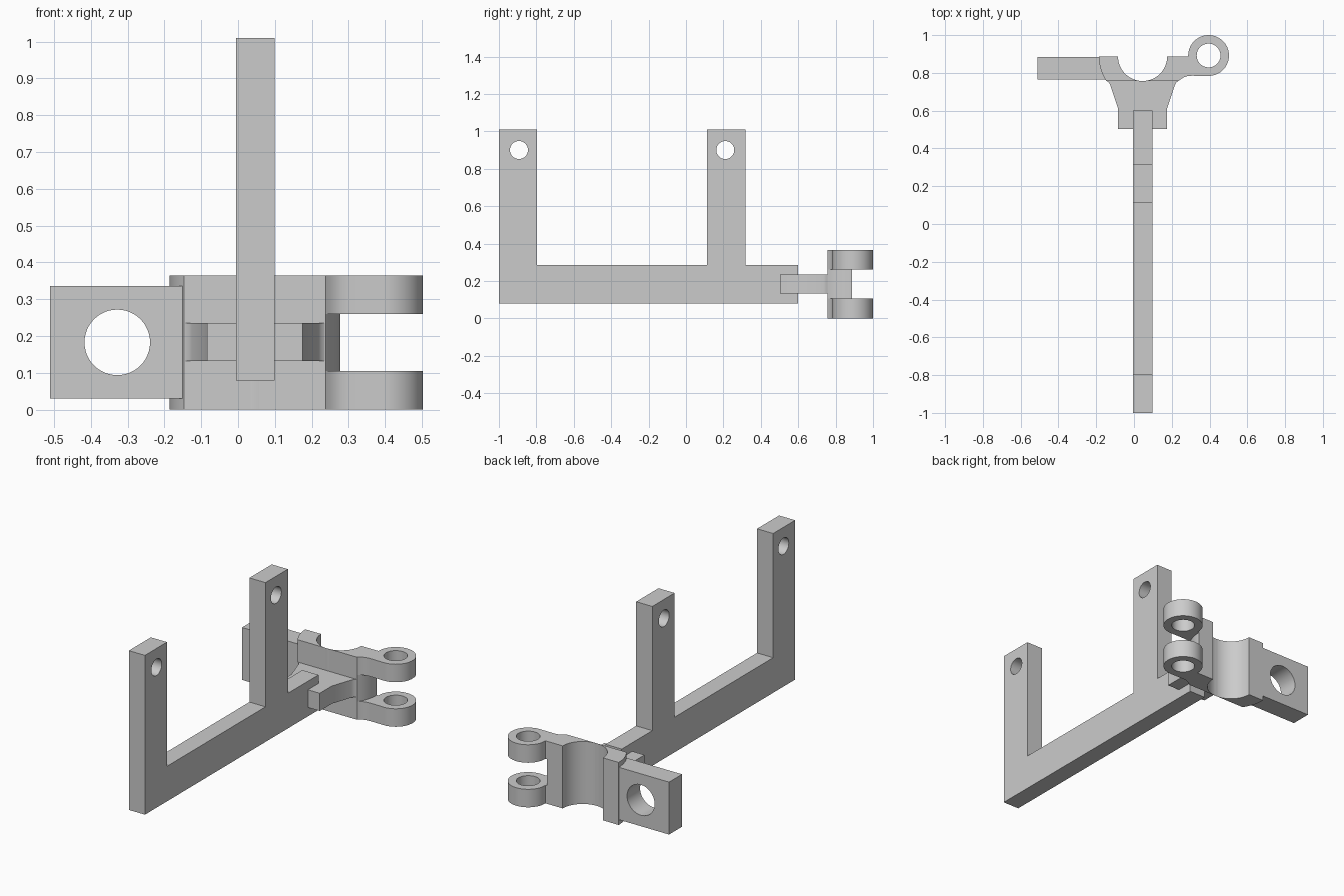
import bpy
import bmesh
from math import radians, cos, sin
from mathutils import Vector

default = bpy.data.objects.get("Cube")
if default:
    bpy.data.objects.remove(default, do_unlink=True)

GREY = (0.6, 0.6, 0.6, 1.0)
grey = bpy.data.materials.new("plain grey")
grey.use_nodes = True
grey.diffuse_color = GREY
grey.node_tree.nodes["Principled BSDF"].inputs["Base Color"].default_value = GREY


def arc(cx, cy, r, start, end, steps=24):
    angles = [radians(start + (end - start) * i / steps) for i in range(steps + 1)]
    return [(cx + r * cos(a), cy + r * sin(a)) for a in angles]


def circle(cx, cy, r, steps=48):
    return arc(cx, cy, r, 0, 360, steps)[:-1]


def prism(name, loops, low, high, axis):
    """Extrude an outline (first loop) with holes (other loops) along an axis."""
    curve = bpy.data.curves.new(name + "_profile", "CURVE")
    curve.dimensions = "2D"
    curve.fill_mode = "BOTH"
    curve.extrude = (high - low) / 2
    for loop in loops:
        spline = curve.splines.new("POLY")
        spline.points.add(len(loop) - 1)
        spline.use_cyclic_u = True
        for point, (u, v) in zip(spline.points, loop):
            point.co = (u, v, 0, 1)
    helper = bpy.data.objects.new(name + "_profile", curve)
    bpy.context.collection.objects.link(helper)
    graph = bpy.context.evaluated_depsgraph_get()
    mesh = bpy.data.meshes.new_from_object(helper.evaluated_get(graph))
    bpy.data.objects.remove(helper, do_unlink=True)
    bpy.data.curves.remove(curve)

    # Turn the profile plane so that the extrusion runs along the axis
    mid = (low + high) / 2
    bm = bmesh.new()
    bm.from_mesh(mesh)
    for vert in bm.verts:
        u, v, w = vert.co
        w += mid
        vert.co = Vector({"X": (w, u, v), "Y": (u, w, v), "Z": (u, v, w)}[axis])
    bmesh.ops.remove_doubles(bm, verts=bm.verts, dist=0.0002)
    bmesh.ops.recalc_face_normals(bm, faces=bm.faces)
    bm.to_mesh(mesh)
    bm.free()

    mesh.name = name
    mesh.materials.clear()
    mesh.materials.append(grey)
    obj = bpy.data.objects.new(name, mesh)
    bpy.context.collection.objects.link(obj)
    bpy.ops.object.select_all(action="DESELECT")
    obj.select_set(True)
    bpy.context.view_layer.objects.active = obj
    bpy.ops.object.shade_smooth_by_angle(angle=radians(30))
    return obj


# Long bar with two upright posts, each with a cross hole
frame = [(-1, 0.08), (0.6, 0.08), (0.6, 0.285), (0.318, 0.285), (0.318, 1.01),
         (0.112, 1.01), (0.112, 0.285), (-0.797, 0.285), (-0.797, 1.01), (-1, 1.01)]
prism("post_frame", [frame, circle(-0.893, 0.9, 0.048), circle(0.21, 0.9, 0.048)],
      -0.005, 0.099, "X")

# Half-round clamp body, flattened at the front
CX, CY, OUTER, INNER = 0.0455, 0.887, 0.2315, 0.13
SWEEP = 34
clamp = (arc(CX, CY, OUTER, 180, 180 + SWEEP, 12)
         + arc(CX, CY, OUTER, -SWEEP, 0, 12)
         + arc(CX, CY, INNER, 0, -180, 40))
prism("clamp_body", [clamp], 0, 0.365, "Z")

# Flared neck between the bar and the clamp
half = [(0.13, 0.503), (0.13, 0.613), (0.171, 0.735), (0.179, 0.75), (0.19, 0.757)]
neck = [(CX + x, y) for x, y in half] + [(CX - x, y) for x, y in reversed(half)]
prism("neck", [neck], 0.132, 0.235, "Z")

# Side plate with a large hole
plate = [(-0.51, 0.03), (-0.147, 0.03), (-0.147, 0.336), (-0.51, 0.336)]
prism("side_plate", [plate, circle(-0.328, 0.183, 0.089)], 0.765, 0.885, "Y")

# Pair of hinge lugs with pin holes
LX, LY = 0.395, 0.892
lug = (arc(CX, CY, OUTER, 0, -SWEEP, 12)
       + [(0.25, 0.768), (0.265, 0.777), (0.282, 0.783), (0.305, 0.785)]
       + arc(LX, LY, 0.108, -90, 182, 48))
for name, low, high in (("lower_lug", 0, 0.105), ("upper_lug", 0.26, 0.365)):
    prism(name, [lug, circle(LX, LY, 0.063)], low, high, "Z")
